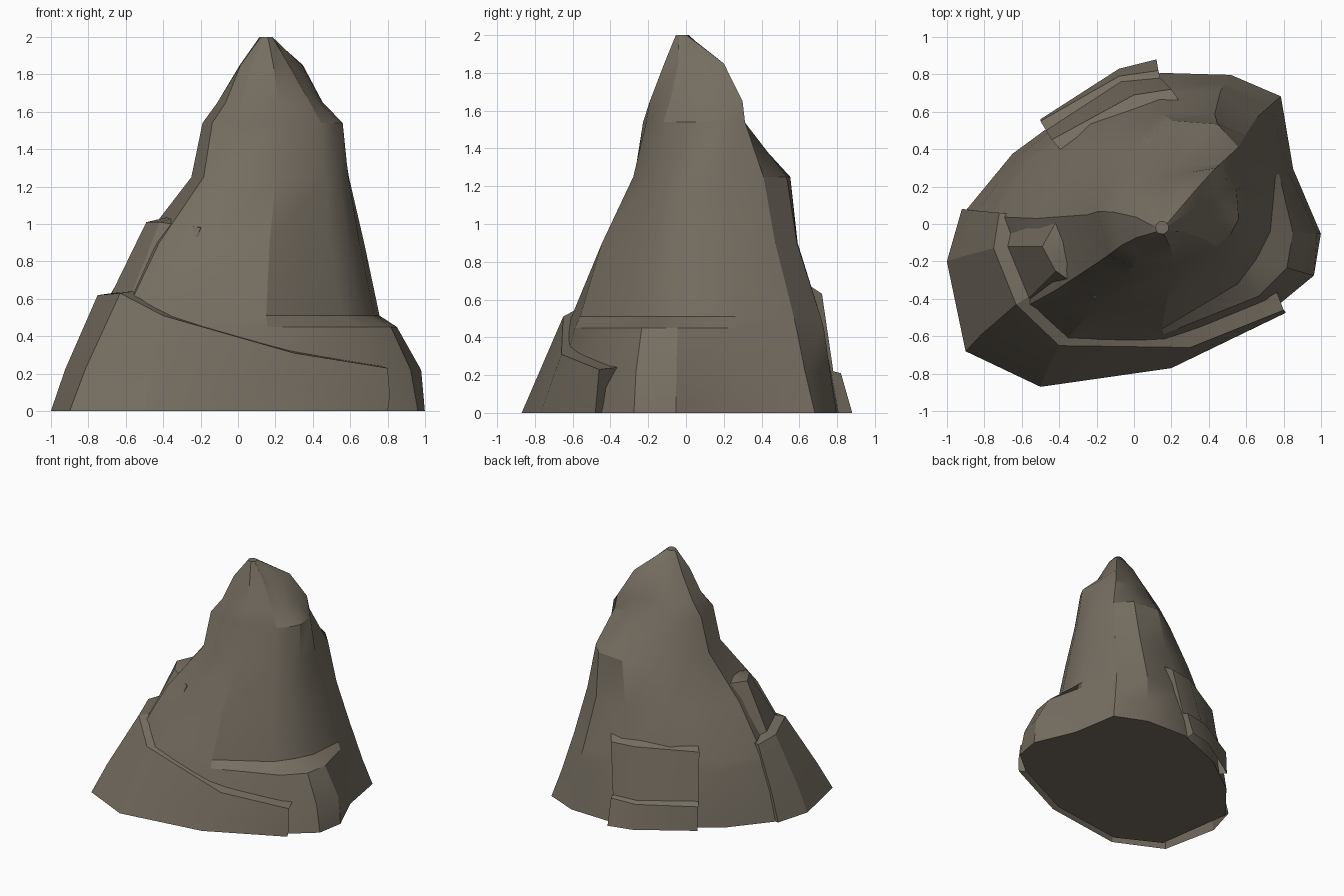
import bpy, bmesh, math

stone = bpy.data.materials.new("weathered stone")
stone.diffuse_color = (0.18, 0.155, 0.12, 1)


def make_loft(name, rows, closed, caps):
    """Skin a list of point rows; caps close the first/last row or the two ends."""
    bm = bmesh.new()
    vs = [[bm.verts.new(p) for p in row] for row in rows]
    n = len(vs[0])
    for a, b in zip(vs, vs[1:]):
        for i in range(n if closed else n - 1):
            j = (i + 1) % n
            bm.faces.new((a[i], a[j], b[j], b[i]))
    if caps:
        if closed:
            bm.faces.new(vs[0][::-1])
            bm.faces.new(vs[-1])
        else:
            for i in (0, -1):
                bm.faces.new([r[i] for r in vs])
    bmesh.ops.recalc_face_normals(bm, faces=bm.faces)
    me = bpy.data.meshes.new(name)
    bm.to_mesh(me)
    bm.free()
    me.materials.append(stone)
    ob = bpy.data.objects.new(name, me)
    bpy.context.collection.objects.link(ob)
    bpy.context.view_layer.objects.active = ob
    bpy.ops.object.select_all(action='DESELECT')
    ob.select_set(True)
    bpy.ops.object.shade_smooth_by_angle(angle=math.radians(27))
    return ob


def shell(name, columns):
    """Rock slab: each column runs from foot, over the lip, back into the peak."""
    cols = []
    for c in columns:
        x, y, z = c[0]
        cols.append(list(c) + [(x * 0.78, y * 0.78, z)])
    return make_loft(name, [list(r) for r in zip(*cols)], False, True)


# Main peak: radii around a drifting axis, at shared compass angles
angles = [-3, 19, 41, 57, 80, 115, 150, 177, 217, 240, 285, 330, 344]
rings = [  # height, axis x, axis y, radii
    (0.00, 0, 0, [1.00, .90, 1.04, .95, .82, .70, .75, .92, 1.03, .93, .74, .88, 1.0]),
    (0.22, 0, 0, [.98, .87, .96, .91, .78, .68, .72, .86, .90, .83, .67, .82, .96]),
    (0.45, 0, 0, [.85, .82, .89, .87, .73, .63, .68, .77, .79, .73, .61, .77, .85]),
    (0.51, 0, 0, [.73, .80, .87, .85, .72, .62, .66, .75, .76, .70, .58, .64, .68]),
    (0.90, .05, 0, [.60, .66, .72, .70, .60, .52, .51, .57, .59, .51, .46, .51, .56]),
    (1.25, .12, .03, [.47, .50, .58, .60, .53, .40, .36, .37, .38, .35, .32, .40, .44]),
    (1.54, .15, .05, [.41, .42, .40, .31, .24, .24, .29, .34, .36, .32, .27, .34, .38]),
    (1.65, .15, .05, [.28, .32, .38, .27, .21, .19, .22, .26, .27, .26, .25, .27, .27]),
    (1.85, .15, .03, [.14, .20, .26, .18, .12, .10, .11, .14, .17, .16, .15, .14, .13]),
]
rings.append((2.0, .15, -.02, [.035] * len(angles)))
make_loft("main_peak",
          [[(cx + r * math.cos(math.radians(a)), cy + r * math.sin(math.radians(a)), z)
            for a, r in zip(angles, radii)] for z, cx, cy, radii in rings],
          True, True)

# Front skirt ledge sweeping from the left side round to the front right
skirt = [  # foot xy, lip xyz, inner lip xy
    ((-.92, .08), (-.72, .06, .60), (-.62, .05)),
    ((-1.0, -.20), (-.75, -.13, .62), (-.64, -.11)),
    ((-.90, -.68), (-.63, -.43, .63), (-.53, -.37)),
    ((-.50, -.87), (-.40, -.65, .51), (-.36, -.54)),
    ((.20, -.77), (.30, -.66, .31), (.28, -.54)),
    ((.80, -.48), (.80, -.46, .23), (.75, -.33)),
]
cols = []
for (fx, fy), (tx, ty, tz), (ix, iy) in skirt:
    k = 0.36
    mid = ((fx + (tx - fx) * k) * 1.015, fy + (ty - fy) * k, tz * k)
    cols.append([(fx, fy, 0), mid, (tx, ty, tz), (ix, iy, tz + .015)])
shell("front_skirt_ledge", cols)

# Middle ledge on the left shoulder
shell("left_shoulder_ledge", [
    [(-.64, .06, .60), (-.40, .04, 1.02), (-.28, .04, 1.05)],
    [(-.68, -.12, .62), (-.49, -.12, 1.01), (-.36, -.09, 1.04)],
    [(-.57, -.40, .62), (-.42, -.25, 1.01), (-.31, -.17, 1.04)],
    [(-.36, -.56, .53), (-.20, -.40, .98), (-.15, -.27, 1.01)],
])

# Stepped slab leaning on the back
shell("back_slab", [
    [(-.50, .56, 0), (-.50, .55, .20), (-.47, .50, .22), (-.44, .45, .61), (-.37, .37, .64)],
    [(-.08, .83, 0), (-.08, .79, .20), (-.07, .76, .22), (0, .69, .63), (0, .60, .66)],
    [(.12, .88, 0), (.13, .82, .21), (.14, .78, .22), (.20, .72, .63), (.24, .66, .67)],
])
